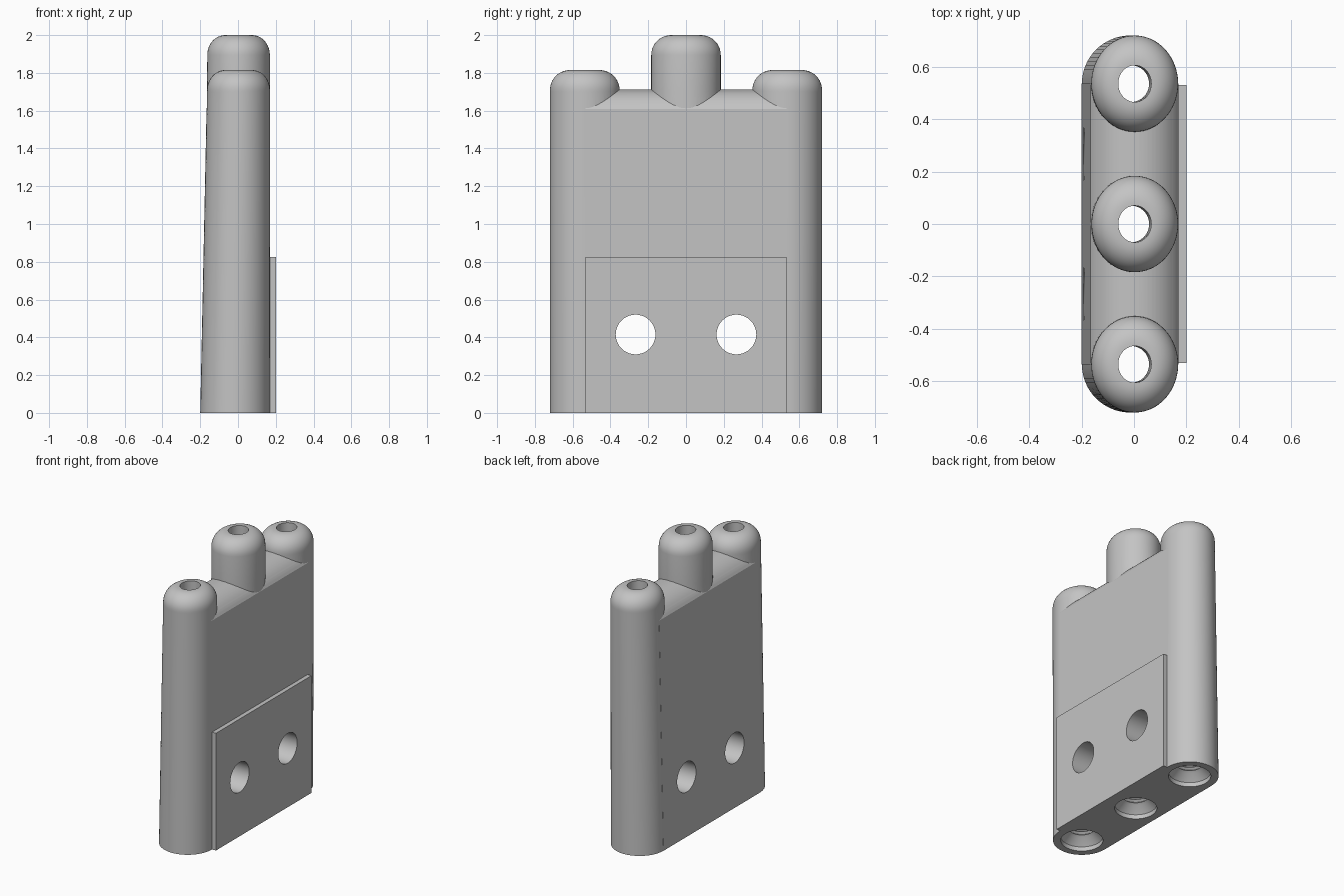
import bpy, bmesh, math

cube = bpy.data.objects.get("Cube")
if cube:
    bpy.data.objects.remove(cube)

HEIGHT_TAPER = 1.75      # the taper of one side ends here
COLUMN_Y = 0.536         # spacing of the columns
SHOULDER_Z = 1.61
SEGMENTS = 64

grey = bpy.data.materials.new("plain grey")
grey.use_nodes = True
colour = (0.55, 0.55, 0.55, 1)
grey.diffuse_color = colour
grey.node_tree.nodes["Principled BSDF"].inputs["Base Color"].default_value = colour


def loft(name, rings):
    """Solid skin through rings of points, capped at both ends."""
    bm = bmesh.new()
    loops = [[bm.verts.new(p) for p in ring] for ring in rings]
    for a, b in zip(loops, loops[1:]):
        for i in range(len(a)):
            j = (i + 1) % len(a)
            bm.faces.new((a[i], a[j], b[j], b[i]))
    bm.faces.new(loops[0])
    bm.faces.new(loops[-1])
    bmesh.ops.recalc_face_normals(bm, faces=bm.faces)
    mesh = bpy.data.meshes.new(name)
    bm.to_mesh(mesh)
    bm.free()
    obj = bpy.data.objects.new(name, mesh)
    bpy.context.collection.objects.link(obj)
    mesh.materials.append(grey)
    return obj


def oval_stack(name, y, profile):
    """Rings of (radius, height), narrowing and leaning with the taper."""
    rings = []
    for r, z in profile:
        t = max(0, min(z / HEIGHT_TAPER, 1))
        cx, rx = -0.015 + 0.018 * t, r * (1 - 0.1 * t)
        angles = [math.tau * i / SEGMENTS for i in range(SEGMENTS)]
        rings.append([(cx + rx * math.cos(a), y + r * math.sin(a), z) for a in angles])
    return loft(name, rings)


def combine(obj, other, operation):
    """Boolean with a temporary helper, applied at once."""
    mod = obj.modifiers.new("combine", "BOOLEAN")
    mod.operation, mod.object, mod.solver = operation, other, "EXACT"
    bpy.context.view_layer.objects.active = obj
    bpy.ops.object.modifier_apply(modifier=mod.name)


def column(y, top):
    r, fillet = 0.184, 0.105
    profile = [(r, 0), (r, HEIGHT_TAPER - 0.05)]
    for i in range(11):
        a = math.pi / 2 * i / 10
        profile.append((r - fillet + fillet * math.cos(a), top - fillet + fillet * math.sin(a)))
    return oval_stack("column", y, profile)


def bore(y):
    # countersink, threaded lower part, plain upper part
    profile = [(0.135, -0.02), (0.135, 0.03), (0.092, 0.075)]
    profile += [(0.092 if i % 2 else 0.078, 0.085 + 0.012 * i) for i in range(24)]
    profile += [(0.07, 0.4), (0.07, HEIGHT_TAPER), (0.07, 2.1)]
    return oval_stack("bore", y, profile)


# Central slab with an arched top
outline = [(-0.2, 0), (0.17, 0)]
arch_r, arch_x = 0.19, 0.0018
half = math.asin(0.1682 / arch_r)
for i in range(25):
    a = half - 2 * half * i / 24
    drop = arch_r * (math.cos(a) - math.cos(half))
    outline.append((arch_x + arch_r * math.sin(a), SHOULDER_Z + drop))
body = loft("body", [[(x, y, z) for x, z in outline] for y in (-COLUMN_Y, COLUMN_Y)])

# Raised plate on one side
plate = loft("mounting_plate", [[(x, y, z) for y, z in
             ((-0.531, 0), (0.531, 0), (0.531, 0.825), (-0.531, 0.825))]
             for x in (0.17, 0.2)])

# Three columns, then their bores, then the cross holes
helpers = []
sites = ((-COLUMN_Y, 1.815), (0, 2.0), (COLUMN_Y, 1.815))
for y, top in sites:
    helpers.append(column(y, top))
    combine(body, helpers[-1], "UNION")
for y, top in sites:
    helpers.append(bore(y))
    combine(body, helpers[-1], "DIFFERENCE")
for y in (-0.267, 0.267):
    angles = [math.tau * i / SEGMENTS for i in range(SEGMENTS)]
    hole = loft("cross_hole", [[(x, y + 0.105 * math.cos(a), 0.415 + 0.105 * math.sin(a))
                for a in angles] for x in (-0.4, 0.4)])
    helpers.append(hole)
    combine(body, hole, "DIFFERENCE")
    combine(plate, hole, "DIFFERENCE")
for helper in helpers:
    bpy.data.objects.remove(helper)

# Smooth rounds, crisp edges
for obj in (body, plate):
    bpy.ops.object.select_all(action="DESELECT")
    obj.select_set(True)
    bpy.context.view_layer.objects.active = obj
    bpy.ops.object.shade_smooth_by_angle(angle=math.radians(25))
